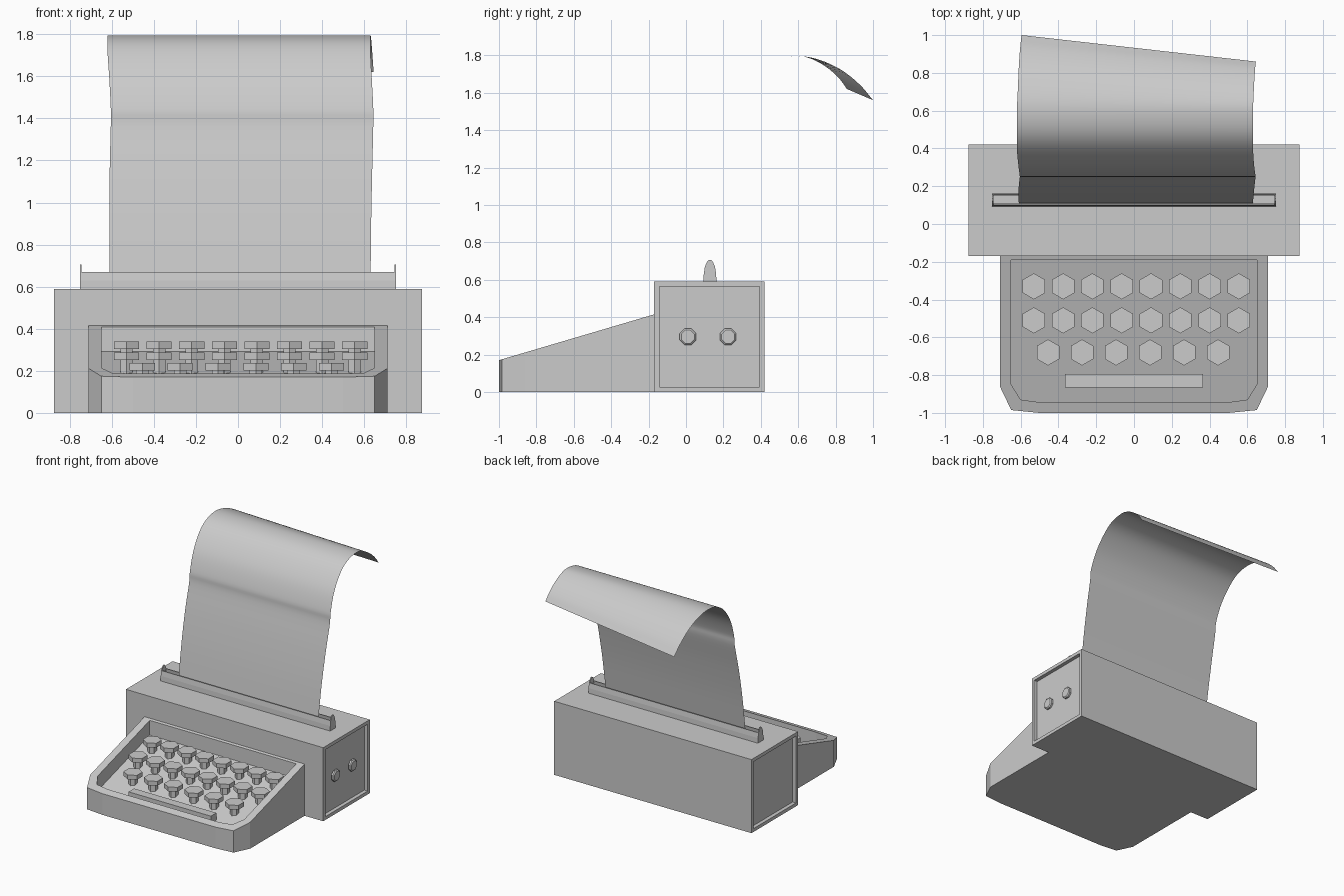
import bpy, bmesh, math
from mathutils import Vector

if "Cube" in bpy.data.objects:
    bpy.data.objects.remove(bpy.data.objects["Cube"])


def finish(bm, name, smooth=False):
    bmesh.ops.recalc_face_normals(bm, faces=bm.faces)
    me = bpy.data.meshes.new(name)
    bm.to_mesh(me)
    bm.free()
    for p in me.polygons:
        p.use_smooth = smooth
    ob = bpy.data.objects.new(name, me)
    bpy.context.collection.objects.link(ob)
    return ob


def loft(name, rings):
    """Closed solid: consecutive rings joined by quads, capped at both ends."""
    bm = bmesh.new()
    loops = [[bm.verts.new(p) for p in ring] for ring in rings]
    n = len(loops[0])
    for a, b in zip(loops, loops[1:]):
        for i in range(n):
            j = (i + 1) % n
            bm.faces.new((a[i], a[j], b[j], b[i]))
    bm.faces.new(loops[0])
    bm.faces.new(loops[-1])
    return finish(bm, name)


def polygon(n, r, start):
    return [(r * math.cos(start + i * math.tau / n), r * math.sin(start + i * math.tau / n))
            for i in range(n)]


def x_extrude(name, profile, x0, x1):
    return loft(name, [[(x, y, z) for y, z in profile] for x in (x0, x1)])


# body box with a recessed panel in each end
def rect(x, m):
    y0, y1, z0, z1 = -0.17 + m, 0.42 - m, m, 0.59 - m
    return [(x, y0, z0), (x, y1, z0), (x, y1, z1), (x, y0, z1)]


W, M, D = 0.875, 0.027, 0.03
loft("body", [rect(-W + D, M), rect(-W, M), rect(-W, 0), rect(W, 0), rect(W, M), rect(W - D, M)])

# two octagonal knobs in the right panel
for k, ky in enumerate((0.01, 0.225)):
    rings = [[(x, ky + a, 0.295 + b) for a, b in polygon(8, r, math.pi / 8)]
             for x, r in ((0.84, 0.032), (0.852, 0.032), (0.852, 0.047), (0.866, 0.047), (0.873, 0.038))]
    loft(f"knob_{k + 1}", rings)


# sloping keyboard tray with a sunken floor
def slope(y):
    return 0.17 + 0.295 * (y + 1)


def outline(half):
    return half + [(-x, y) for x, y in reversed(half)]


outer = outline([(0.71, -0.165), (0.71, -0.86), (0.65, -0.985), (0.5, -1.0)])
inner = outline([(0.65, -0.19), (0.65, -0.85), (0.6, -0.93), (0.49, -0.945)])
SINK = 0.118
loft("keyboard_tray", [
    [(x, y, 0) for x, y in outer],
    [(x, y, slope(y)) for x, y in outer],
    [(x, y, slope(y)) for x, y in inner],
    [(x, y, slope(y) - SINK) for x, y in inner]])

# hexagonal keys on stems
for row, (count, x0, step, y) in enumerate(((8, -0.53, 0.155, -0.33),
                                            (8, -0.53, 0.155, -0.51),
                                            (6, -0.455, 0.18, -0.68))):
    top = slope(y) - 0.028
    for i in range(count):
        cx = x0 + i * step
        rings = [[(cx + a, y + b, z) for a, b in polygon(6, r, math.pi / 6)]
                 for z, r in ((top - 0.11, 0.034), (top - 0.035, 0.034),
                              (top - 0.035, 0.069), (top, 0.069))]
        loft(f"key_{row + 1}_{i + 1}", rings)

# space bar
x_extrude("space_bar", [(-0.865, 0.07), (-0.795, 0.07), (-0.795, 0.17), (-0.865, 0.17)], -0.365, 0.365)

# paper guide: two long walls and two pointed end plates
CY = 0.128
arch = [(0.035, 0.585), (0.033, 0.63), (0.027, 0.67)]
tip = [(0.016, 0.695), (0.006, 0.706)]
for s, label in ((-1, "front"), (1, "back")):
    prof = [(CY + s * w, z) for w, z in arch] + [(CY + s * (w - 0.007), z) for w, z in reversed(arch)]
    x_extrude(f"guide_wall_{label}", prof, -0.749, 0.749)
full = arch + tip
plate = [(CY + w, z) for w, z in full] + [(CY - w, z) for w, z in reversed(full)]
x_extrude("guide_end_left", plate, -0.752, -0.744)
x_extrude("guide_end_right", plate, 0.744, 0.752)

# curling sheet of paper: two edge curves, blended across the width
stem = [(0.112, 0.6), (0.155, 0.9), (0.2, 1.15), (0.245, 1.36), (0.256, 1.45),
        (0.31, 1.59), (0.4, 1.71), (0.49, 1.773), (0.6, 1.795)]
left_yz = stem + [(0.71, 1.777), (0.83, 1.722), (0.93, 1.642), (1.0, 1.56)]
right_yz = stem + [(0.68, 1.777), (0.76, 1.73), (0.82, 1.675), (0.86, 1.62)]
left_x = [-.61, -.611, -.61, -.605, -.605, -.612, -.62, -.62, -.62, -.615, -.61, -.603, -.595]
right_x = [.63, .633, .638, .643, .643, .636, .63, .63, .63, .633, .637, .641, .645]


def spline(pts, steps=5):
    p = [2 * pts[0] - pts[1]] + pts + [2 * pts[-1] - pts[-2]]
    out = []
    for i in range(1, len(p) - 2):
        a, b, c, d = p[i - 1:i + 3]
        for k in range(steps):
            t = k / steps
            out.append(0.5 * (2 * b + (c - a) * t + (2 * a - 5 * b + 4 * c - d) * t * t
                              + (3 * b - a - 3 * c + d) * t ** 3))
    return out + [pts[-1]]


left = spline([Vector((x, y, z)) for x, (y, z) in zip(left_x, left_yz)])
right = spline([Vector((x, y, z)) for x, (y, z) in zip(right_x, right_yz)])
bm = bmesh.new()
N = 12
grid = [[bm.verts.new(a.lerp(b, i / N)) for i in range(N + 1)] for a, b in zip(left, right)]
for r0, r1 in zip(grid, grid[1:]):
    for i in range(N):
        bm.faces.new((r0[i], r0[i + 1], r1[i + 1], r1[i]))
finish(bm, "paper_sheet", smooth=True)
